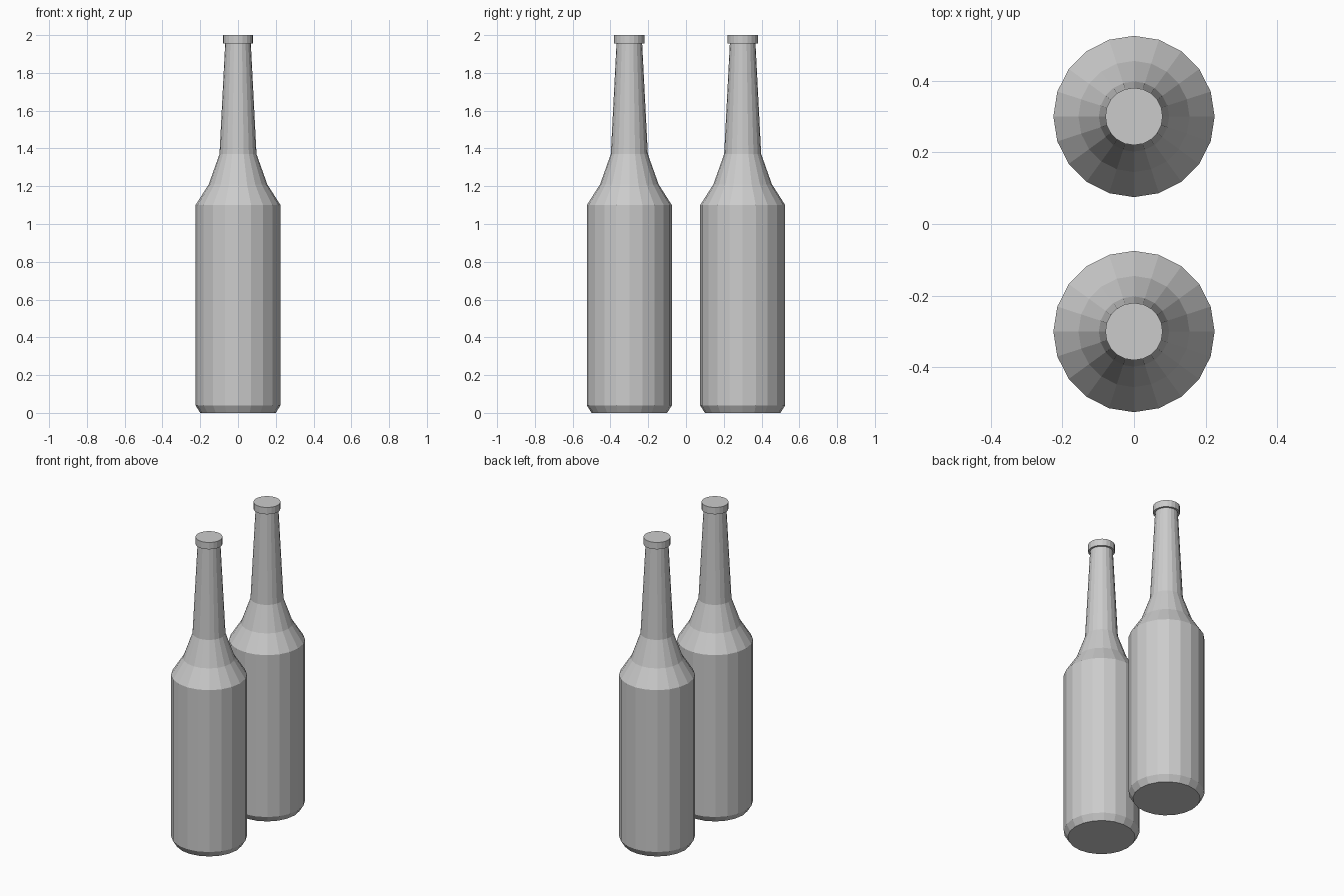
import bpy, bmesh
from math import cos, sin, tau

if "Cube" in bpy.data.objects:
    bpy.data.objects.remove(bpy.data.objects["Cube"])

SIDES = 20


def lathe(name, profile, location):
    """Closed flat-shaded solid of revolution from (radius, z) points."""
    bm = bmesh.new()
    rings = [[bm.verts.new((r * cos(tau * i / SIDES), r * sin(tau * i / SIDES), z))
              for i in range(SIDES)] for r, z in profile]
    for low, high in zip(rings, rings[1:]):
        for i in range(SIDES):
            j = (i + 1) % SIDES
            bm.faces.new((low[i], low[j], high[j], high[i]))
    bm.faces.new(rings[0][::-1])
    bm.faces.new(rings[-1])
    mesh = bpy.data.meshes.new(name)
    bm.to_mesh(mesh)
    bm.free()
    obj = bpy.data.objects.new(name, mesh)
    obj.location = location
    bpy.context.collection.objects.link(obj)
    return obj


# Base chamfer, body, two-step shoulder, tapered neck, lip
bottle_profile = [
    (0.20, 0.0), (0.225, 0.04), (0.225, 1.10), (0.155, 1.21),
    (0.098, 1.37), (0.068, 1.955), (0.08, 1.955), (0.08, 2.0),
]

# Two matching bottles side by side along y
for label, y in (("front", -0.3), ("back", 0.3)):
    lathe(label + "_bottle", bottle_profile, (0, y, 0))
